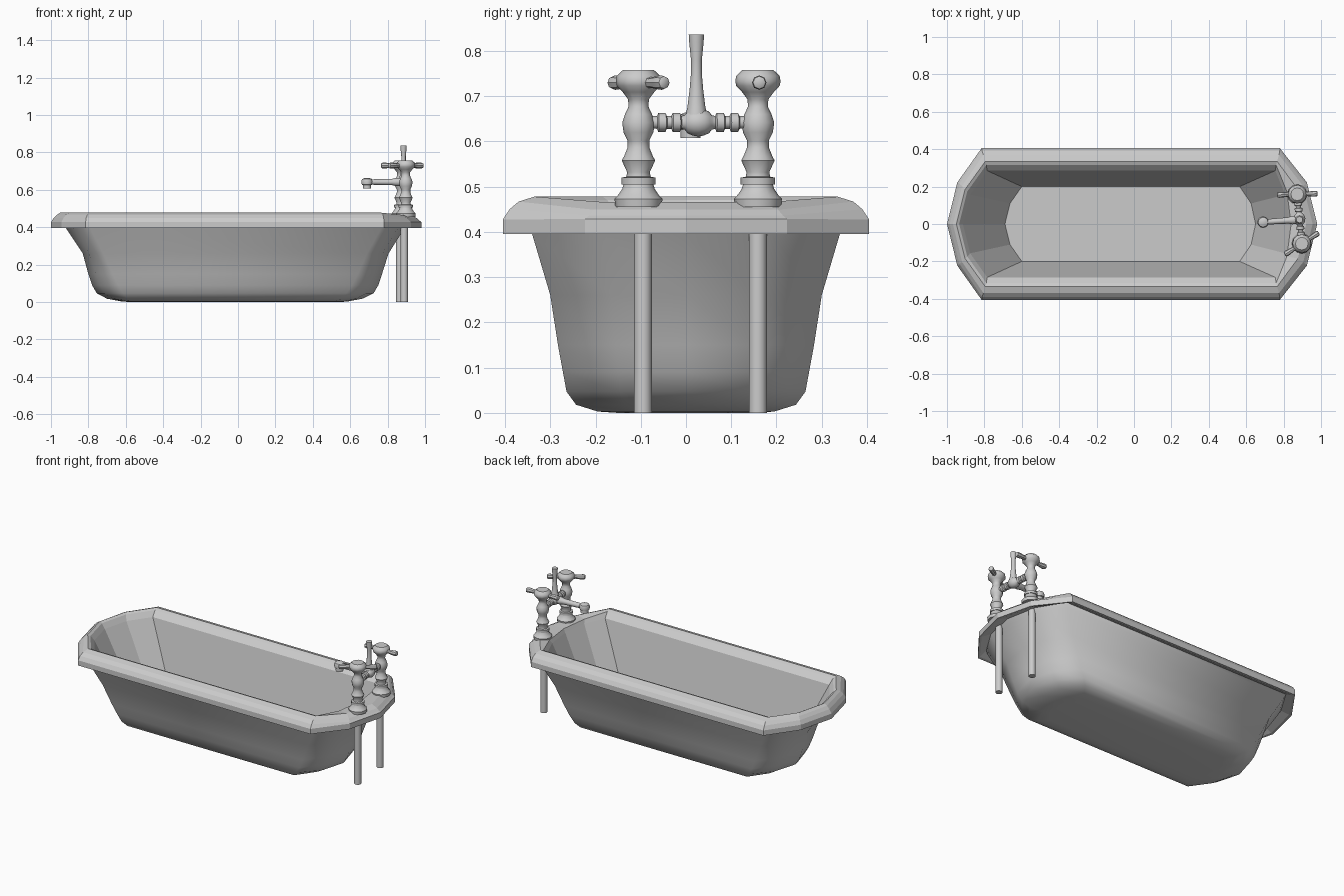
import bpy, bmesh, math
from mathutils import Vector

if "Cube" in bpy.data.objects:
    bpy.data.objects.remove(bpy.data.objects["Cube"])


def skin(name, rings, smooth_rows=None):
    """Bridge a list of equal-length vertex rings and cap both ends."""
    bm = bmesh.new()
    rows = [[bm.verts.new(p) for p in r] for r in rings]
    n = len(rows[0])
    for k, (a, b) in enumerate(zip(rows, rows[1:])):
        for i in range(n):
            j = (i + 1) % n
            f = bm.faces.new((a[i], a[j], b[j], b[i]))
            f.smooth = smooth_rows is not None and k >= smooth_rows
    bm.faces.new(rows[0])
    bm.faces.new(rows[-1]).smooth = smooth_rows is not None
    bmesh.ops.recalc_face_normals(bm, faces=bm.faces)
    me = bpy.data.meshes.new(name)
    bm.to_mesh(me)
    bm.free()
    ob = bpy.data.objects.new(name, me)
    bpy.context.collection.objects.link(ob)
    return ob


def turned(name, start, end, profile, sides=12):
    """Turned part: profile of (distance along axis, radius) from start toward end."""
    start, end = Vector(start), Vector(end)
    axis = (end - start).normalized()
    q = axis.to_track_quat('Z', 'Y')
    rings = [[start + q @ Vector((r * math.cos(t), r * math.sin(t), d))
              for t in (2 * math.pi * i / sides for i in range(sides))]
             for d, r in profile]
    ob = skin(name, rings)
    bpy.ops.object.select_all(action='DESELECT')
    ob.select_set(True)
    bpy.context.view_layer.objects.active = ob
    bpy.ops.object.shade_smooth_by_angle(angle=math.radians(40))
    return ob


def tub_ring(lc, le, rc, re, w, z, drop=0.0):
    """Ten-sided tub outline: long sides with a three-point nose at each end."""
    lm, rm, wm = lc + .7 * (le - lc), rc + .72 * (re - rc), w * .55
    return [(lc, w, z), (lm, wm, z), (le, 0, z), (lm, -wm, z), (lc, -w, z),
            (rc, -w, z), (rm, -wm, z - drop), (re, 0, z - drop),
            (rm, wm, z - drop), (rc, w, z)]


# Tub: faceted basin and rolled rim, then the smooth outer body
skin("bathtub", [
    tub_ring(-.60, -.69, .565, .65, .20, .03),
    tub_ring(-.785, -.915, .755, .83, .285, .44),
    tub_ring(-.79, -.935, .76, .84, .315, .47, .008),
    tub_ring(-.795, -.95, .765, .92, .335, .478, .012),
    tub_ring(-.805, -.968, .775, .955, .37, .467, .018),
    tub_ring(-.812, -.985, .779, .97, .39, .45, .014),
    tub_ring(-.815, -1.0, .78, .98, .405, .427, -.002),
    tub_ring(-.815, -1.0, .78, .98, .405, .395),
    tub_ring(-.81, -.985, .778, .965, .39, .397),
    tub_ring(-.80, -.935, .77, .905, .345, .42),
    tub_ring(-.79, -.92, .765, .89, .34, .395),
    tub_ring(-.72, -.83, .69, .805, .30, .26),
    tub_ring(-.67, -.80, .64, .77, .283, .15),
    tub_ring(-.64, -.78, .61, .75, .272, .09),
    tub_ring(-.615, -.755, .58, .725, .264, .047),
    tub_ring(-.59, -.70, .555, .665, .243, .018),
    tub_ring(-.56, -.62, .52, .585, .195, .003),
    tub_ring(-.52, -.57, .48, .54, .15, .0),
], smooth_rows=9)

# Taps: supply pipe, turned pillar, capped head and two-ended lever
PILLAR = [(0, .051), (.018, .053), (.028, .044), (.04, .036), (.05, .033), (.05, .038),
          (.065, .038), (.067, .027), (.077, .025), (.103, .037), (.112, .032),
          (.132, .024), (.147, .024), (.165, .033), (.187, .036), (.205, .030),
          (.222, .022), (.238, .023), (.254, .035), (.268, .048), (.278, .05),
          (.290, .048), (.303, .034)]
LEVER = [(0, .014), (.055, .012), (.08, .015), (.095, .016), (.105, .014), (.108, .009)]
taps = {"near": (.897, -.105, (.84, .54)), "far": (.873, .159, (1, .03))}
for side, (x, y, (dx, dy)) in taps.items():
    py = -.095 if side == "near" else .159
    turned(side + "_supply_pipe", (x - .008, py, 0), (x - .008, py, 1), [(0, .02), (.45, .02)])
    turned(side + "_tap_pillar", (x, y, .455), (x, y, 1), PILLAR)
    for label, s in (("outer", 1), ("inner", -1)):
        turned(f"{side}_{label}_lever", (x, y, .73),
               (x + s * dx, y + s * dy, .73), LEVER, 8)

# Cross bar with collars and a central ball
a, b = (Vector((taps[k][0], taps[k][1], .642)) for k in ("near", "far"))
length = (b - a).length
mid = length / 2
half = [(0, .013)]
for c in (.052, .084):
    half += [(c - .011, .014), (c - .008, .021), (c + .008, .021), (c + .011, .014)]
half += [(mid - .03, .016), (mid - .024, .024), (mid - .012, .029), (mid, .031)]
turned("mixer_cross_bar", a, b, half + [(length - d, r) for d, r in half[-2::-1]])

# Upright diverter stem
cx, cy, cz = (a + b) / 2
cy -= .004
turned("diverter_stem", (cx, cy, .64), (cx, cy, 1),
       [(0, .026), (.02, .024), (.035, .020), (.075, .015), (.11, .012),
        (.14, .012), (.18, .016), (.196, .017)])

# Spout with downturned nozzle
turned("spout", (cx, cy, .642), (.69, .01, .642),
       [(0, .022), (.04, .022), (.06, .017), (.19, .014), (.2, .014)])
turned("spout_nozzle", (.69, .01, .608), (.69, .01, 1),
       [(0, .022), (.018, .022), (.02, .028), (.038, .031), (.05, .026), (.056, .012)])
